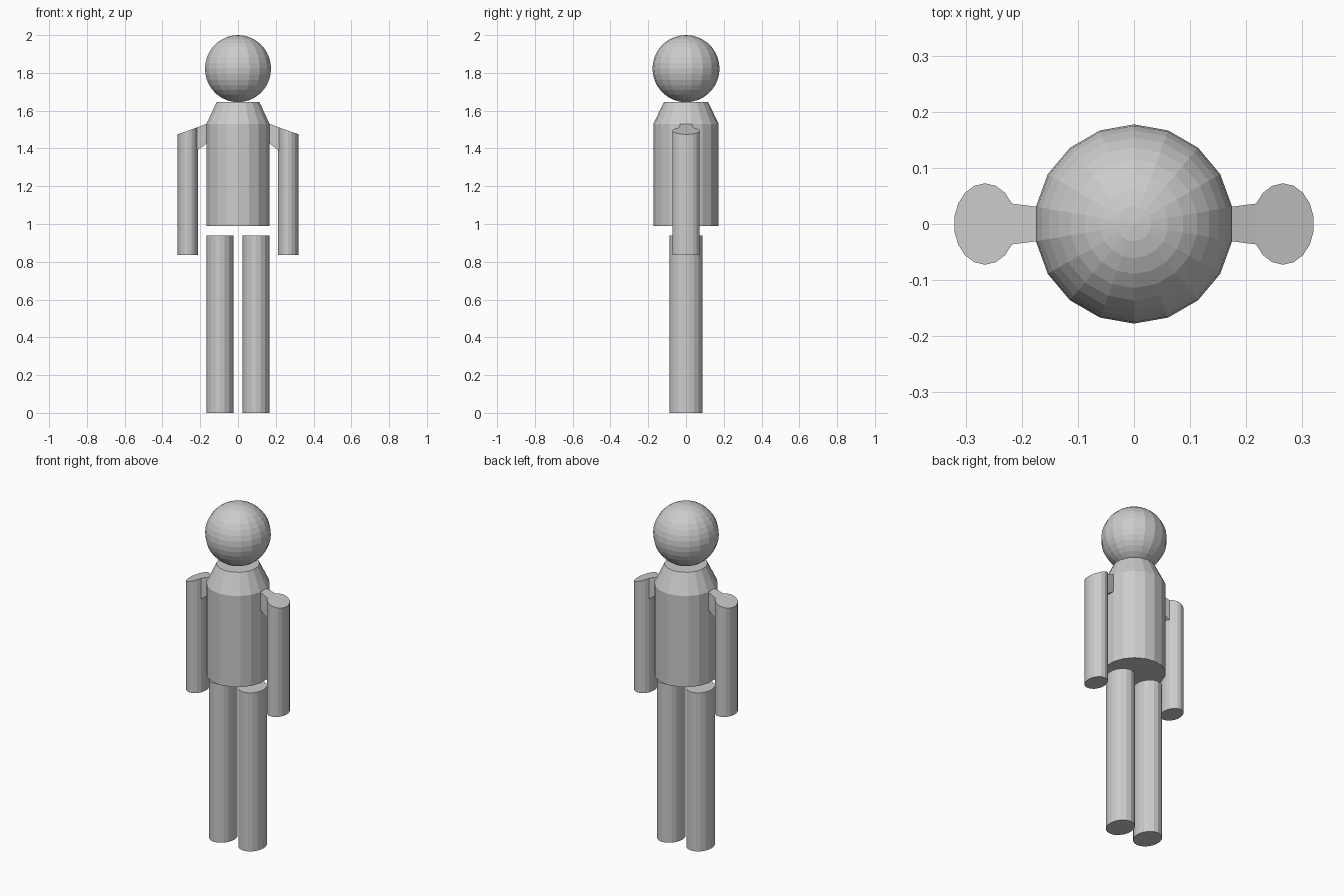
import bpy
import bmesh
import math

if "Cube" in bpy.data.objects:
    bpy.data.objects.remove(bpy.data.objects["Cube"])

SIDES = 18

grey = bpy.data.materials.new("light grey")
grey.diffuse_color = (0.6, 0.6, 0.6, 1)
grey.use_nodes = True
grey.node_tree.nodes["Principled BSDF"].inputs["Base Color"].default_value = grey.diffuse_color


def finish(bm, name):
    bmesh.ops.recalc_face_normals(bm, faces=bm.faces)
    mesh = bpy.data.meshes.new(name)
    bm.to_mesh(mesh)
    bm.free()
    mesh.materials.append(grey)
    obj = bpy.data.objects.new(name, mesh)
    bpy.context.collection.objects.link(obj)
    return obj


def bridge(bm, lower, upper):
    n = len(lower)
    for i in range(n):
        j = (i + 1) % n
        bm.faces.new((lower[i], lower[j], upper[j], upper[i]))


def column(name, rings, cx=0.0, top_slope=0.0):
    """Stack of elliptical rings (z, x radius, y radius) with closed ends."""
    bm = bmesh.new()
    loops = []
    for k, (z, rx, ry) in enumerate(rings):
        slope = top_slope if k == len(rings) - 1 else 0.0
        loop = []
        for i in range(SIDES):
            a = math.pi / 2 + i * math.tau / SIDES
            dx = rx * math.cos(a)
            loop.append(bm.verts.new((cx + dx, ry * math.sin(a), z + slope * dx)))
        loops.append(loop)
    for lower, upper in zip(loops, loops[1:]):
        bridge(bm, lower, upper)
    bm.faces.new(loops[0])
    bm.faces.new(loops[-1])
    return finish(bm, name)


# Head: faceted ball, its sides aligned with those of the body
bm = bmesh.new()
bmesh.ops.create_uvsphere(bm, u_segments=SIDES, v_segments=18, radius=0.1775)
phase = max(bm.verts, key=lambda v: v.co.y).co
turn = math.pi / 2 - math.atan2(phase.y, phase.x)
for v in bm.verts:
    x, y = v.co.x, v.co.y
    v.co.x = x * math.cos(turn) - y * math.sin(turn)
    v.co.y = x * math.sin(turn) + y * math.cos(turn)
    v.co.z += 1.8225
finish(bm, "head")

# Torso with sloping shoulders
column("torso", [(0.99, 0.17, 0.173), (1.53, 0.17, 0.173), (1.645, 0.115, 0.117)])

for side, label in ((-1, "left"), (1, "right")):
    # Leg
    column(label + "_leg", [(0, 0.0725, 0.087), (0.94, 0.0725, 0.087)], side * 0.0955)

    # Arm with a slanted top
    column(label + "_arm", [(0.835, 0.0555, 0.0725), (1.494, 0.0555, 0.0725)],
           side * 0.2655, top_slope=-0.352 * side)

    # Shoulder link flaring from the torso to the arm
    bm = bmesh.new()
    ends = []
    for x, y, low, high in ((0.167, 0.03, 1.425, 1.53), (0.2175, 0.0363, 1.388, 1.511)):
        ends.append([bm.verts.new((side * x, sy * y, z))
                     for sy, z in ((-1, low), (1, low), (1, high), (-1, high))])
    bridge(bm, *ends)
    bm.faces.new(ends[0])
    bm.faces.new(ends[1])
    finish(bm, label + "_shoulder")
